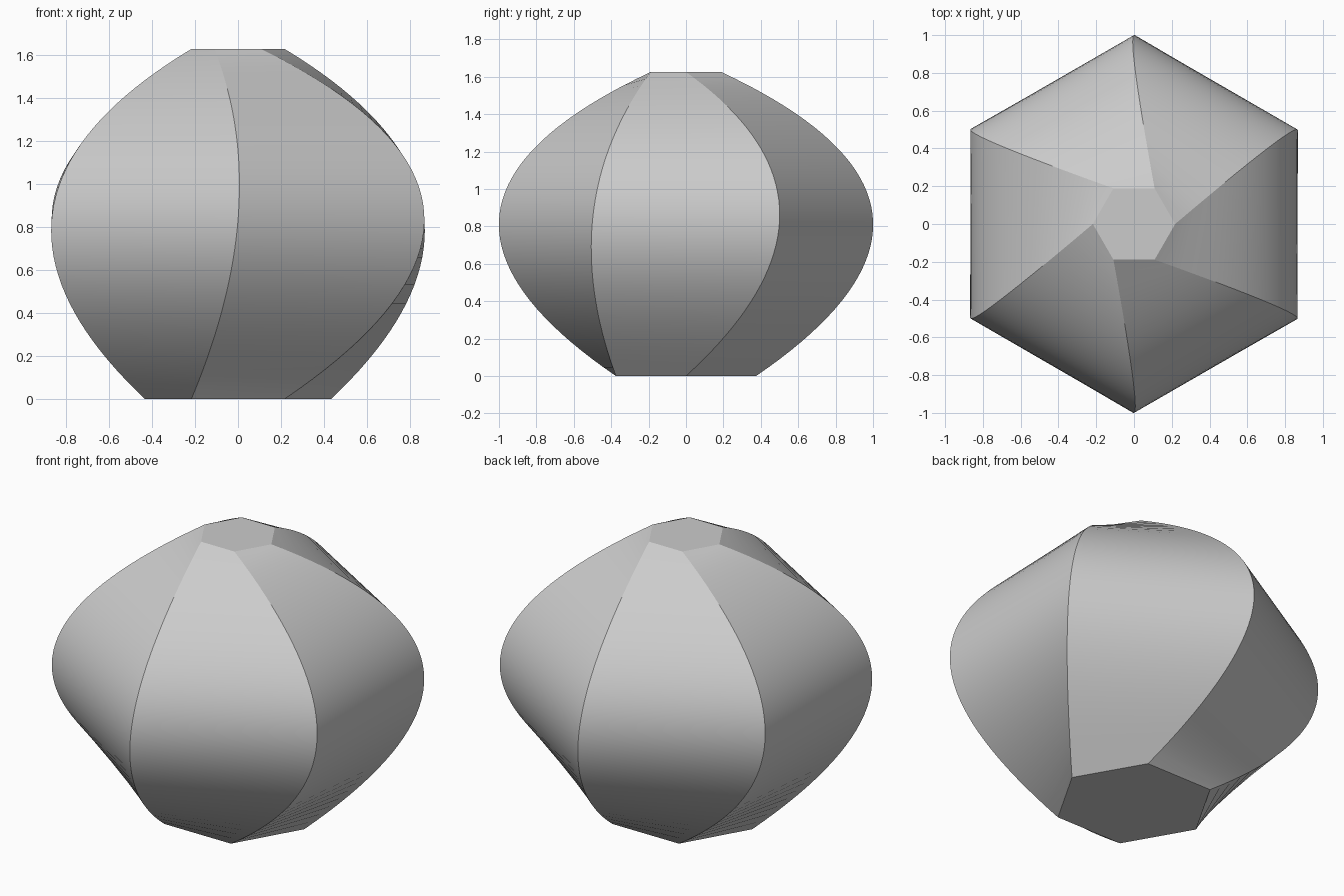
import bpy
import bmesh
import math
from mathutils import Vector

cube = bpy.data.objects.get("Cube")
if cube:
    bpy.data.objects.remove(cube, do_unlink=True)

SIDES = 6
LEVELS = 40
MID = 0.48  # curve parameter at the widest section


def hex_corner(radius, turn, z):
    a = math.radians(turn)
    return Vector((radius * math.cos(a), radius * math.sin(a), z))


# One seam: a parabola through the base, the turned wide section and the top
BASE = hex_corner(0.433, 0, 0)
WIDE = hex_corner(1.0, 30, 0.83)
TOP = hex_corner(0.218, 0, 1.625)


def seam(t):
    return (BASE * ((t - MID) * (t - 1) / MID)
            + WIDE * (t * (t - 1) / (MID * (MID - 1)))
            + TOP * (t * (t - MID) / (1 - MID)))


# Material
grey = bpy.data.materials.new("light_grey")
grey.use_nodes = True
colour = (0.6, 0.6, 0.6, 1)
grey.diffuse_color = colour
grey.node_tree.nodes["Principled BSDF"].inputs["Base Color"].default_value = colour

# Hexagonal rings lofted along the seam
bm = bmesh.new()
rings = []
for i in range(LEVELS + 1):
    p = seam(i / LEVELS)
    r, a = math.hypot(p.x, p.y), math.degrees(math.atan2(p.y, p.x))
    rings.append([bm.verts.new(hex_corner(r, a + k * 360 / SIDES, p.z))
                  for k in range(SIDES)])
for low, high in zip(rings, rings[1:]):
    for k in range(SIDES):
        n = (k + 1) % SIDES
        bm.faces.new((low[k], low[n], high[n], high[k]))

# Flat base and top
bm.faces.new(rings[0][::-1])
bm.faces.new(rings[-1])

mesh = bpy.data.meshes.new("twisted_vase_body")
bm.to_mesh(mesh)
bm.free()
mesh.materials.append(grey)
body = bpy.data.objects.new("twisted_vase_body", mesh)
bpy.context.collection.objects.link(body)

# Smooth panels with crisp seams
bpy.ops.object.select_all(action='DESELECT')
body.select_set(True)
bpy.context.view_layer.objects.active = body
bpy.ops.object.shade_smooth_by_angle(angle=math.radians(30))
